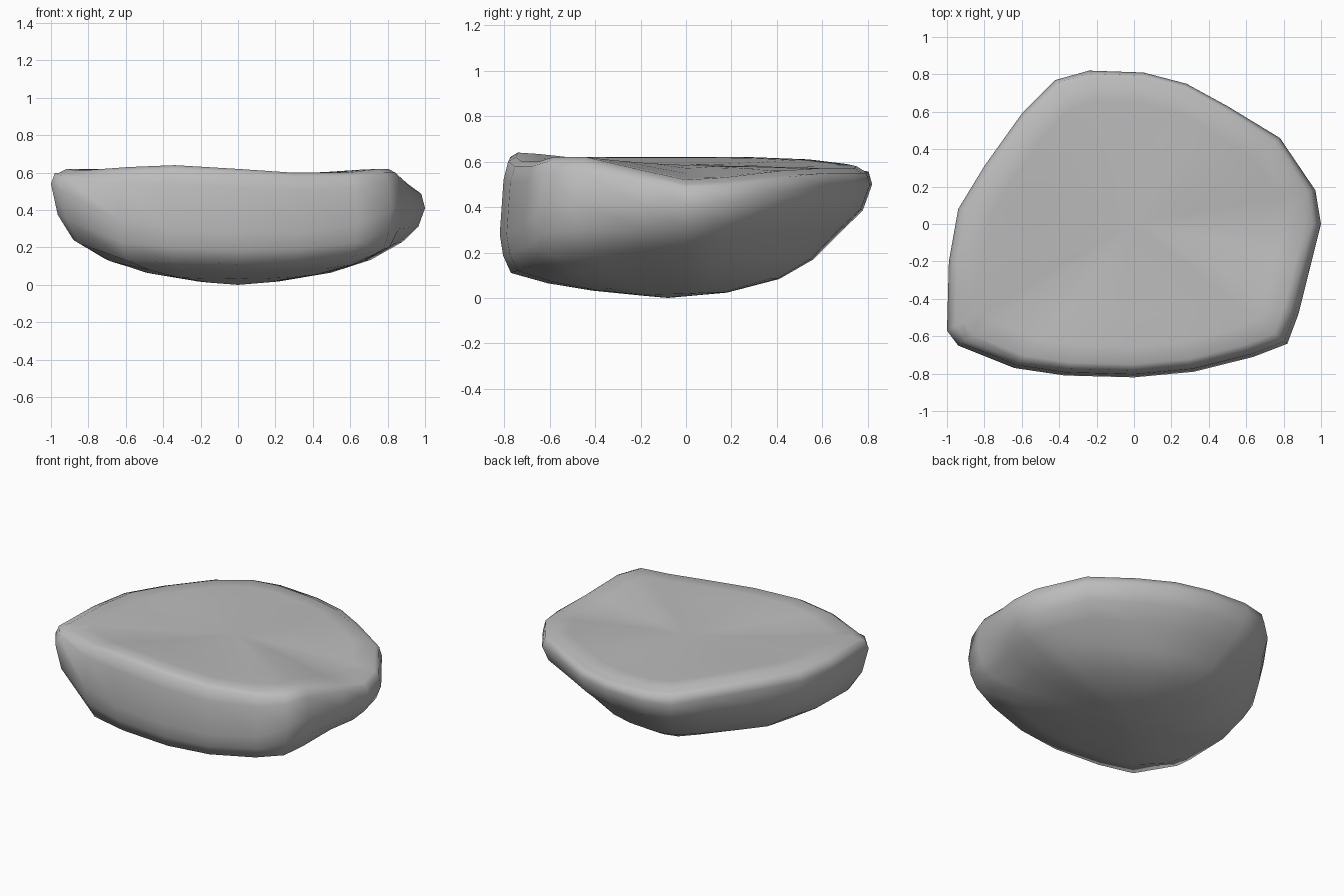
import bpy
import bmesh

default_cube = bpy.data.objects.get("Cube")
if default_cube:
    bpy.data.objects.remove(default_cube, do_unlink=True)

# Stone colour
stone = bpy.data.materials.new("stone_grey")
stone.use_nodes = True
grey = (0.5, 0.5, 0.5, 1)
stone.diffuse_color = grey
stone.node_tree.nodes["Principled BSDF"].inputs["Base Color"].default_value = grey

# Outline of the boulder, counterclockwise from the +x tip:
# x, y, top edge height, widest height, underside height, underside scale
OUTLINE = [
    (1, 0, .52, .41, .23, .88),
    (.97, .18, .53, .42, .25, .88),
    (.78, .46, .56, .47, .3, .85),
    (.5, .63, .57, .5, .3, .83),
    (.28, .75, .57, .5, .3, .83),
    (.05, .81, .57, .5, .3, .83),
    (-.24, .82, .58, .5, .29, .83),
    (-.42, .77, .59, .5, .29, .84),
    (-.6, .59, .61, .53, .3, .87),
    (-.8, .31, .62, .54, .28, .88),
    (-.94, .08, .62, .54, .26, .88),
    (-.99, -.2, .62, .54, .24, .88),
    (-1, -.57, .62, .54, .24, .88),
    (-.94, -.65, .61, .5, .22, .9),
    (-.64, -.77, .63, .35, .13, .93),
    (-.37, -.81, .64, .3, .12, .94),
    (0, -.82, .62, .28, .11, .94),
    (.32, -.79, .6, .28, .12, .94),
    (.64, -.71, .6, .32, .15, .94),
    (.82, -.64, .62, .4, .19, .95),
    (.88, -.48, .62, .42, .2, .92),
    (.95, -.2, .56, .41, .22, .88),
]
DISH = 0.585  # height of the shallow middle of the top


def mix(a, b, t):
    return a + (b - a) * t


def profile(top, rim, low, scale):
    """Scale and height of each ring, from the top middle to the underside."""
    return [
        (.3, mix(DISH, top, .2)),
        (.6, mix(DISH, top, .6)),
        (.8, mix(DISH, top, .95)),
        (.915, top),
        (.955, top - .02),
        (.98, mix(top, rim, .3)),
        (1, rim),
        (mix(1, scale, .3), mix(rim, low, .55)),
        (scale, low),
        (mix(scale, .5, .45), mix(low, low * .28, .6)),
        (.5, low * .28),
        (.22, low * .07),
    ]


# Loft the rings around the outline
bm = bmesh.new()
columns = []
for x, y, top, rim, low, scale in OUTLINE:
    columns.append([bm.verts.new((x * s, y * s, z))
                    for s, z in profile(top, rim, low, scale)])
top_middle = bm.verts.new((0, 0, DISH))
bottom_middle = bm.verts.new((0, -.08, 0))

for i, here in enumerate(columns):
    after = columns[(i + 1) % len(columns)]
    bm.faces.new((top_middle, here[0], after[0]))
    bm.faces.new((bottom_middle, after[-1], here[-1]))
    for k in range(len(here) - 1):
        bm.faces.new((here[k], here[k + 1], after[k + 1], after[k]))

# Soften the inner top and underside while keeping the silhouette
inner = [v for c in columns for v in c[:3] + c[9:]]
bmesh.ops.smooth_vert(bm, verts=inner, factor=.3,
                      use_axis_x=False, use_axis_y=False, use_axis_z=True)
bmesh.ops.recalc_face_normals(bm, faces=bm.faces[:])
for face in bm.faces:
    face.smooth = True

mesh = bpy.data.meshes.new("boulder")
bm.to_mesh(mesh)
bm.free()
mesh.materials.append(stone)
boulder = bpy.data.objects.new("boulder", mesh)
bpy.context.collection.objects.link(boulder)
